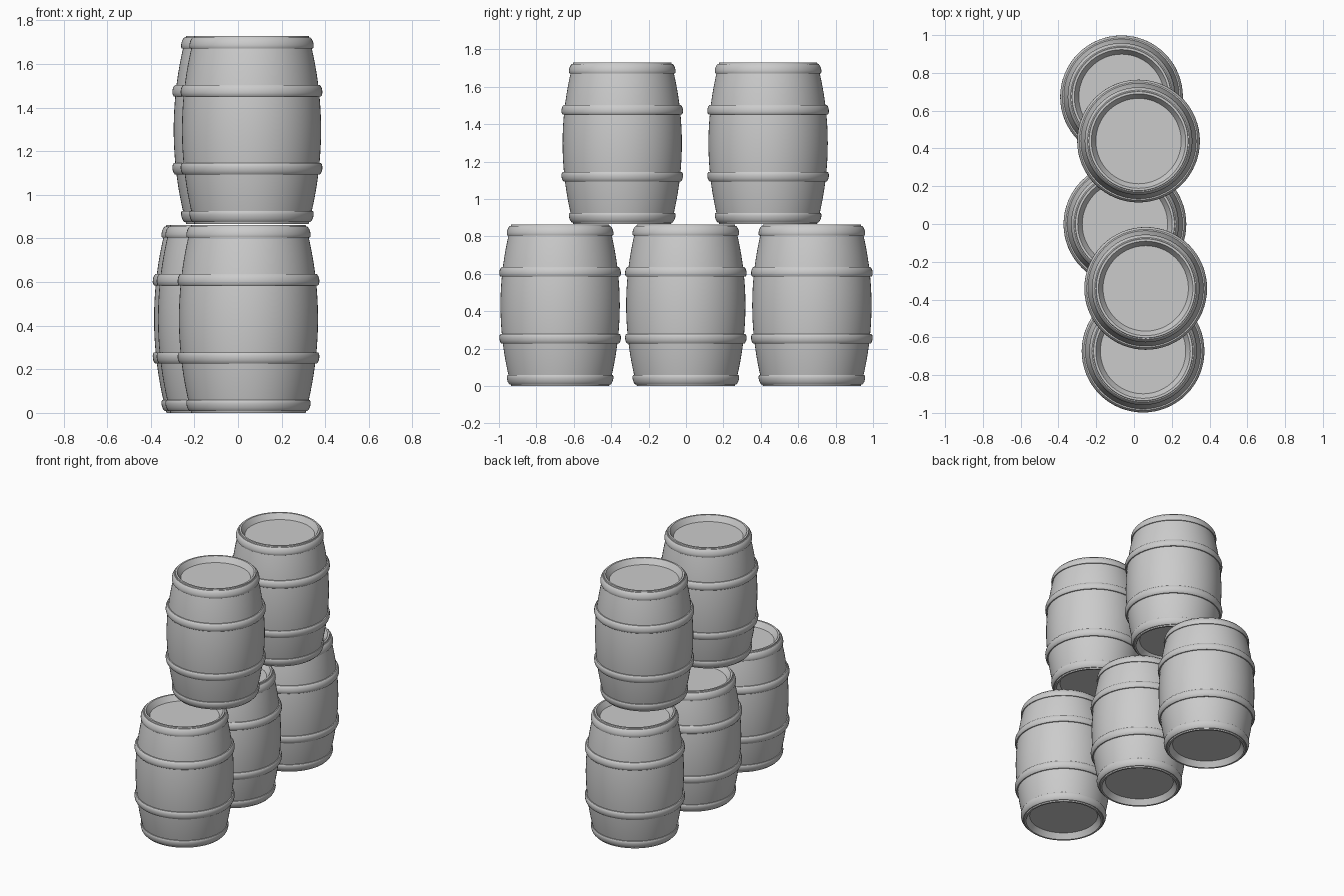
import bpy, bmesh, math

if "Cube" in bpy.data.objects:
    bpy.data.objects.remove(bpy.data.objects["Cube"])

H = 0.862            # barrel height
LEVEL = 0.867        # stacking step
SIDES = 64


def body_radius(z):
    # gentle bulge of the staves
    d = (z - H / 2) / (H / 2)
    return 0.319 - 0.057 * d * d


def lathe(name, profile, loc, closed=False):
    # spin (radius, height) points about z; radius 0 becomes a pole
    bm = bmesh.new()
    rings = []
    for r, z in profile:
        if r == 0:
            rings.append([bm.verts.new((0, 0, z))] * SIDES)
        else:
            rings.append([bm.verts.new((r * math.cos(2 * math.pi * i / SIDES),
                                        r * math.sin(2 * math.pi * i / SIDES), z))
                          for i in range(SIDES)])
    pairs = list(zip(rings, rings[1:]))
    if closed:
        pairs.append((rings[-1], rings[0]))
    for a, b in pairs:
        for i in range(SIDES):
            j = (i + 1) % SIDES
            quad = list(dict.fromkeys([a[i], a[j], b[j], b[i]]))
            bm.faces.new(quad)
    bmesh.ops.recalc_face_normals(bm, faces=bm.faces)
    me = bpy.data.meshes.new(name)
    bm.to_mesh(me)
    bm.free()
    ob = bpy.data.objects.new(name, me)
    bpy.context.collection.objects.link(ob)
    ob.location = loc
    bpy.context.view_layer.objects.active = ob
    ob.select_set(True)
    bpy.ops.object.shade_smooth_by_angle(angle=math.radians(35))
    ob.select_set(False)
    return ob


def hoop_profile(z0, z1, bulge):
    # rounded band hugging the staves, its inner edge sunk into them
    pts = [(body_radius(z0) - 0.008, z0)]
    for t, k in ((0, 0.45), (0.12, 0.75), (0.3, 0.95), (0.5, 1.0),
                 (0.7, 0.95), (0.88, 0.75), (1, 0.45)):
        z = z0 + (z1 - z0) * t
        pts.append((body_radius(z) + bulge * k, z))
    pts.append((body_radius(z1) - 0.008, z1))
    return pts


def barrel(tag, x, y, z):
    # staves with recessed heads at both ends
    side = [(body_radius(H * i / 20), H * i / 20) for i in range(21)]
    profile = ([(0, 0.038), (0.226, 0.038), (0.25, 0.0)] + side +
               [(0.25, H), (0.226, H - 0.038), (0, H - 0.038)])
    lathe(f"barrel_{tag}", profile, (x, y, z))
    # end hoops and belly hoops, mirrored top to bottom
    for kind, z0, z1, bulge in (("end", 0.008, 0.058, 0.013),
                                ("belly", 0.226, 0.278, 0.0155)):
        lathe(f"{kind}_hoop_lower_{tag}", hoop_profile(z0, z1, bulge), (x, y, z), True)
        lathe(f"{kind}_hoop_upper_{tag}", hoop_profile(H - z1, H - z0, bulge), (x, y, z), True)


# three barrels below, two on top
for tag, x, y, level in (("bottom_front", 0.048, -0.673, 0),
                         ("bottom_middle", -0.048, -0.001, 0),
                         ("bottom_back", -0.066, 0.673, 0),
                         ("top_front", 0.062, -0.341, 1),
                         ("top_back", 0.024, 0.439, 1)):
    barrel(tag, x, y, level * LEVEL)
